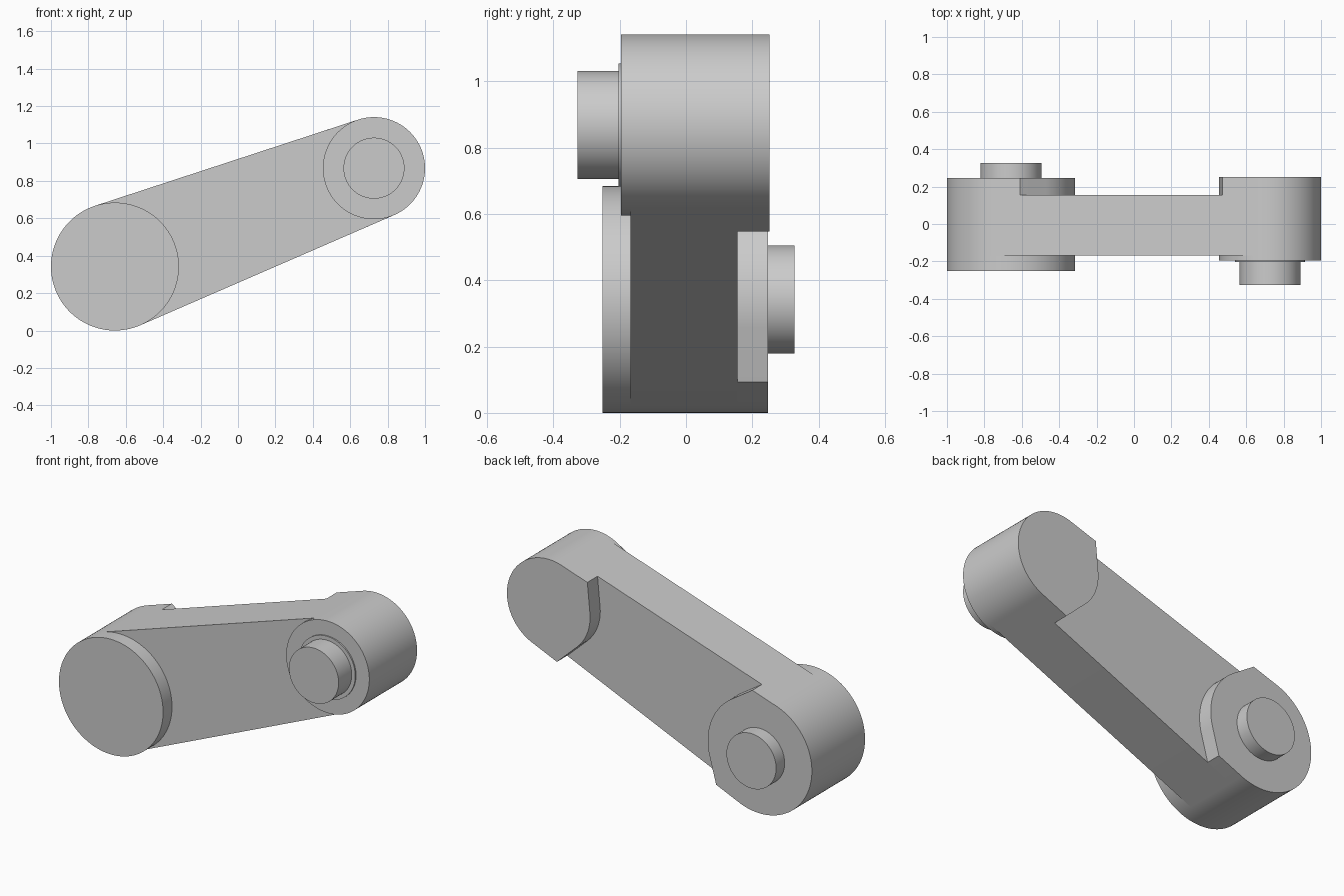
import bpy, bmesh
from math import cos, sin, pi, radians
from mathutils import Vector

if "Cube" in bpy.data.objects:
    bpy.data.objects.remove(bpy.data.objects["Cube"])

SEGMENTS = 128
BIG, BIG_R = Vector((-0.658, 0.342)), 0.342
SMALL, SMALL_R = Vector((0.727, 0.868)), 0.273
AXIS = (SMALL - BIG).normalized()
SIDE = Vector((-AXIS.y, AXIS.x))
LENGTH = (SMALL - BIG).length


def circle(centre, radius):
    return [centre + radius * Vector((cos(2 * pi * i / SEGMENTS), sin(2 * pi * i / SEGMENTS)))
            for i in range(SEGMENTS)]


def hull(points):
    """Counter-clockwise outline stretched around 2D points."""
    pts = sorted((round(p.x, 6), round(p.y, 6)) for p in points)

    def half(seq):
        out = []
        for p in seq:
            while len(out) > 1 and ((out[-1][0] - out[-2][0]) * (p[1] - out[-2][1])
                                    - (out[-1][1] - out[-2][1]) * (p[0] - out[-2][0])) <= 1e-9:
                out.pop()
            out.append(p)
        return out[:-1]
    return half(pts) + half(pts[::-1])


def plate(name, points, front, back, cap_front=True, cap_back=True):
    """Extrude an x-z outline along y, leaving out hidden caps."""
    bm = bmesh.new()
    outline = hull(points)
    f = [bm.verts.new((x, front, z)) for x, z in outline]
    b = [bm.verts.new((x, back, z)) for x, z in outline]
    n = len(outline)
    for i in range(n):
        j = (i + 1) % n
        bm.faces.new((f[j], f[i], b[i], b[j]))
    if cap_front:
        bm.faces.new(f)
    if cap_back:
        bm.faces.new(b[::-1])
    mesh = bpy.data.meshes.new(name)
    bm.to_mesh(mesh)
    bm.free()
    obj = bpy.data.objects.new(name, mesh)
    bpy.context.collection.objects.link(obj)
    bpy.context.view_layer.objects.active = obj
    obj.select_set(True)
    return obj


def corners(along):
    """Two points on the arm's tangent edges at a distance along its axis."""
    s = (BIG_R - SMALL_R) / LENGTH
    c = (1 - s * s) ** 0.5
    half_width = (BIG_R - along * s) / c
    return [BIG + AXIS * along + SIDE * half_width * k for k in (-1, 1)]


big = circle(BIG, BIG_R)
small = circle(SMALL, SMALL_R)

# Arm wrapped around both round ends
plate("arm", big + small, -0.168, 0.156)

# Round bosses on the front
plate("large_front_boss", big, -0.252, -0.168, cap_back=False)
plate("small_front_boss", small, -0.196, -0.168, cap_back=False)

# Bosses on the back, blended into the arm edges
plate("large_back_boss", big + corners(0.18), 0.156, 0.247, cap_front=False)
plate("small_back_boss", small + corners(LENGTH - 0.166), 0.156, 0.252, cap_front=False)

# Shoulder ring and pins
plate("pin_shoulder", circle(SMALL, 0.186), -0.204, -0.196, cap_back=False)
plate("front_pin", circle(SMALL, 0.163), -0.327, -0.204, cap_back=False)
plate("back_pin", circle(BIG, 0.163), 0.247, 0.327, cap_front=False)

bpy.ops.object.shade_smooth_by_angle(angle=radians(20))
